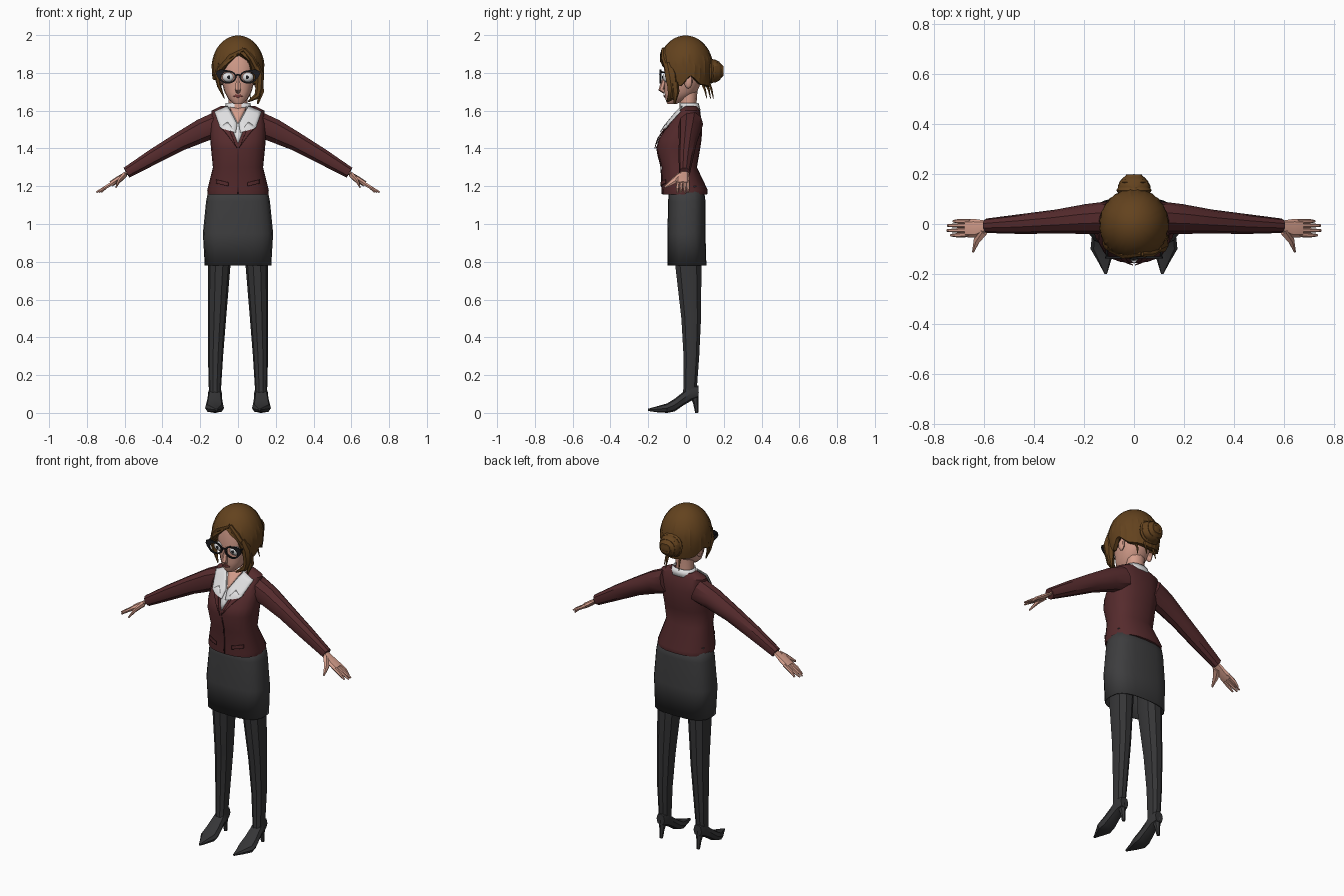
import bpy, bmesh, math, random
from mathutils import Vector

if "Cube" in bpy.data.objects:
    bpy.data.objects.remove(bpy.data.objects["Cube"])

random.seed(4)


def mat(name, r, g, b):
    m = bpy.data.materials.new(name)
    m.diffuse_color = (r, g, b, 1)
    m.use_nodes = True
    m.node_tree.nodes["Principled BSDF"].inputs["Base Color"].default_value = m.diffuse_color
    return m


HAIR = mat("brown hair", .125, .055, .013)
JACKET = mat("maroon cloth", .092, .024, .026)
SEAM = mat("dark maroon", .045, .012, .014)
SKIRT = mat("charcoal cloth", .047, .047, .049)
LEGS = mat("dark stockings", .036, .036, .038)
SKIN = mat("skin", .66, .34, .26)
WHITE = mat("white", .75, .75, .76)
BLACK = mat("black", .012, .012, .014)
LIPS = mat("lips", .20, .05, .045)


def finish(name, bm, m, mirror=False, solid=0, angle=35):
    bmesh.ops.recalc_face_normals(bm, faces=bm.faces)
    me = bpy.data.meshes.new(name)
    bm.to_mesh(me)
    bm.free()
    me.materials.append(m)
    for p in me.polygons:
        p.use_smooth = True
    me.set_sharp_from_angle(angle=math.radians(angle))
    ob = bpy.data.objects.new(name, me)
    bpy.context.collection.objects.link(ob)
    if mirror:
        ob.modifiers.new("mirror", 'MIRROR').use_mirror_merge = False
    if solid:
        s = ob.modifiers.new("thickness", 'SOLIDIFY')
        s.thickness, s.offset = solid, 0
    return ob


def loft(name, rings, m, caps=True, **kw):
    """Skin a list of point rings."""
    bm = bmesh.new()
    vs = [[bm.verts.new(p) for p in r] for r in rings]
    n = len(vs[0])
    for a, b in zip(vs, vs[1:]):
        for i in range(n):
            bm.faces.new((a[i], a[(i + 1) % n], b[(i + 1) % n], b[i]))
    if caps:
        bm.faces.new(vs[0])
        bm.faces.new(vs[-1])
    return finish(name, bm, m, **kw)


def spow(v, e):
    return math.copysign(abs(v) ** e, v)


def stack(name, rows, m, n=16, p=2.4, **kw):
    """Rows of (z, centre x, half width, front y, back y)."""
    rings = []
    for z, cx, hx, y0, y1 in rows:
        rings.append([(cx + hx * spow(math.cos(t), 2 / p),
                       (y0 + y1) / 2 + (y1 - y0) / 2 * spow(math.sin(t), 2 / p), z)
                      for t in [2 * math.pi * i / n for i in range(n)]])
    return loft(name, rings, m, **kw)


def tube(name, pts, radii, m, n=8, flat=1, **kw):
    """Tapered tube; flat squashes it across the y axis."""
    pts = [Vector(p) for p in pts]
    rings = []
    for i, (c, r) in enumerate(zip(pts, radii)):
        d = (pts[min(i + 1, len(pts) - 1)] - pts[max(i - 1, 0)]).normalized()
        u = (Vector((0, 1, 0)) - d * d.y).normalized()
        w = d.cross(u)
        rings.append([c + u * r * math.cos(t) + w * r * flat * math.sin(t)
                      for t in [2 * math.pi * k / n for k in range(n)]])
    return loft(name, rings, m, **kw)


def front_y(rows, x, z, p=2.4):
    """Front surface of a stack, rows ordered from low to high."""
    z = min(max(z, rows[0][0]), rows[-1][0])
    for a, b in zip(rows, rows[1:]):
        if a[0] <= z <= b[0]:
            k = (z - a[0]) / (b[0] - a[0])
            hx, y0, y1 = [a[i] + (b[i] - a[i]) * k for i in (2, 3, 4)]
            q = max(0, 1 - min(1, abs(x) / hx) ** p) ** (1 / p)
            return (y0 + y1) / 2 - (y1 - y0) / 2 * q


def patch(name, rows, outline, m, off=.006, mirror=True):
    """Thin plate draped on the front of a stack."""
    bm = bmesh.new()
    bm.faces.new([bm.verts.new((x, 0, z)) for x, z in outline])
    bmesh.ops.triangulate(bm, faces=bm.faces[:])
    bmesh.ops.subdivide_edges(bm, edges=bm.edges[:], cuts=4, use_grid_fill=True)
    for v in bm.verts:
        v.co.y = front_y(rows, v.co.x, v.co.z) - off
    return finish(name, bm, m, mirror=mirror, solid=.004)


def ball(name, c, s, m, seg=16, ripple=0, **kw):
    bm = bmesh.new()
    bmesh.ops.create_uvsphere(bm, u_segments=seg, v_segments=seg // 2 + 2, radius=1)
    for v in bm.verts:
        k = 1 + random.uniform(-ripple, ripple)
        v.co = [c[i] + v.co[i] * s[i] * k for i in range(3)]
    return finish(name, bm, m, **kw)


# Jacket body
TORSO = [(1.155, 0, .160, -.125, .112), (1.18, 0, .163, -.127, .115), (1.30, 0, .133, -.130, .058),
         (1.40, 0, .143, -.157, .075), (1.45, 0, .147, -.145, .083), (1.52, 0, .146, -.100, .085),
         (1.60, 0, .140, -.035, .075), (1.625, 0, .09, -.01, .06)]
stack("jacket_body", TORSO, JACKET, n=20)
patch("jacket_lapel", TORSO, [(.004, 1.40), (.055, 1.47), (.10, 1.52), (.06, 1.53)], JACKET, .008)
patch("jacket_pocket_flap", TORSO, [(.05, 1.20), (.115, 1.215), (.115, 1.235), (.05, 1.22)], JACKET, .008)
patch("jacket_front_seam", TORSO, [(-.003, 1.16), (.003, 1.16), (.003, 1.41), (-.003, 1.41)], SEAM, .002, False)

# Shirt and collar
patch("shirt_front", TORSO, [(-.07, 1.60), (0, 1.425), (.07, 1.60)], WHITE, .005, False)
patch("open_neckline", TORSO, [(-.045, 1.62), (0, 1.53), (.045, 1.62)], SKIN, .009, False)
patch("shirt_collar", TORSO, [(.055, 1.625), (.125, 1.595), (.095, 1.51), (.055, 1.54), (.012, 1.485),
                              (.004, 1.53)], WHITE, .015)
stack("collar_band", [(1.60, 0, .075, -.03, .075), (1.64, 0, .062, -.03, .064)], WHITE, caps=False, solid=.005)

# Sleeves and hands
tube("sleeve", [(.10, .025, 1.53), (.19, .02, 1.495), (.31, .01, 1.435), (.45, 0, 1.355), (.59, -.007, 1.272)],
     [.066, .06, .048, .04, .029], JACKET, n=10, flat=1.08, mirror=True)
tube("palm", [(.57, -.007, 1.284), (.60, -.01, 1.262), (.635, -.017, 1.237), (.672, -.017, 1.212)],
     [.022, .025, .037, .036], SKIN, flat=.42, mirror=True)
for i, (y, x) in enumerate([(-.045, .735), (-.026, .75), (-.006, .748), (.011, .725)]):
    tube("finger", [(.655, y * .9, 1.222), (.70, y, 1.195), (x, y, 1.168)], [.011, .010, .005], SKIN, n=6,
         mirror=True)
tube("thumb", [(.605, -.025, 1.255), (.63, -.065, 1.228), (.645, -.112, 1.195)], [.027, .018, .006], SKIN, n=6,
     flat=.6, mirror=True)

# Skirt
stack("skirt", [(1.20, 0, .150, -.085, .09), (1.12, 0, .166, -.092, .10), (.95, 0, .183, -.095, .10),
                (.78, 0, .173, -.095, .105)], SKIRT, p=2.8, n=20, caps=False, solid=.006)

# Legs
stack("leg", [(1.0, .095, .06, -.06, .085), (.78, .10, .06, -.06, .085), (.50, .111, .048, -.027, .082),
              (.30, .119, .040, -.015, .072), (.14, .122, .033, -.015, .06), (.08, .122, .03, -.02, .05)],
      LEGS, n=10, p=2.1, mirror=True)

# Pointed shoes with thin heels: rows of (y, centre x, half width, bottom, top)
shoe = [(-.20, .113, .005, .010, .022), (-.15, .119, .026, .003, .036), (-.10, .124, .050, 0, .05),
        (-.06, .124, .046, .008, .075), (-.01, .123, .038, .042, .115), (.03, .122, .036, .065, .15),
        (.066, .122, .026, .08, .145)]
loft("shoe", [[(cx + hx * spow(math.cos(t), .8), y, (b + h) / 2 + (h - b) / 2 * spow(math.sin(t), .8))
               for t in [math.pi * i / 4 for i in range(8)]] for y, cx, hx, b, h in shoe], LEGS, mirror=True)
tube("shoe_heel", [(.122, .042, .105), (.122, .052, .05), (.122, .058, 0)], [.026, .014, .009], LEGS, n=6,
     mirror=True)

# Head
FACE = [(1.635, 0, .022, -.098, -.05), (1.66, 0, .05, -.11, .0), (1.70, 0, .072, -.115, .06),
        (1.77, 0, .09, -.115, .09), (1.85, 0, .10, -.118, .10), (1.92, 0, .08, -.10, .09)]
stack("face", FACE, SKIN, p=2.3, n=18)
stack("neck", [(1.56, 0, .058, -.035, .06), (1.63, 0, .05, -.035, .055), (1.76, 0, .055, -.03, .065)], SKIN, p=2,
      n=12)
tube("nose", [(0, -.105, 1.79), (0, -.122, 1.74), (0, -.130, 1.712), (0, -.112, 1.70)], [.010, .014, .017, .012],
     SKIN, n=6)
patch("lips", FACE, [(-.026, 1.676), (0, 1.668), (.026, 1.676), (.01, 1.686), (-.01, 1.686)], LIPS, .004, False)
ball("ear", (.098, .012, 1.755), (.014, .022, .038), SKIN, 10, mirror=True)
ball("eye", (.052, -.102, 1.777), (.032, .022, .026), WHITE, 14, mirror=True)
ball("pupil", (.050, -.123, 1.777), (.009, .004, .009), BLACK, 10, mirror=True)

# Cat-eye glasses
bm = bmesh.new()
frame = []
for i in range(20):
    t = 2 * math.pi * i / 20
    c, s = math.cos(t), math.sin(t)
    wing = max(0, math.cos(t - .6)) ** 6
    for dr, dy in ((0, -.004), (1, -.004), (1, .004), (0, .004)):
        rx, rz = .037 + dr * (.009 + .026 * wing), .027 + dr * (.008 + .02 * wing)
        frame.append(bm.verts.new((.054 + rx * c, -.135 + dy, 1.778 + rz * s)))
for i in range(20):
    for k in range(4):
        a, b, j = i * 4, (i + 1) % 20 * 4, (k + 1) % 4
        bm.faces.new((frame[a + k], frame[a + j], frame[b + j], frame[b + k]))
finish("glasses_frame", bm, BLACK, mirror=True)
tube("glasses_bridge", [(-.016, -.136, 1.787), (0, -.138, 1.79), (.016, -.136, 1.787)], [.005] * 3, BLACK, n=6)
tube("glasses_temple", [(.108, -.133, 1.805), (.112, -.06, 1.80), (.106, .01, 1.79)], [.005] * 3, BLACK, n=6,
     mirror=True)

# Hair cap: a dome whose lower edge follows the hairline (degrees from front, +x positive)
EDGE = [(-180, 1.725), (-125, 1.74), (-100, 1.79), (-80, 1.76), (-62, 1.77), (-40, 1.82), (5, 1.905), (36, 1.845),
        (52, 1.74), (80, 1.73), (100, 1.79), (125, 1.74), (180, 1.725)]


def hairline(a):
    for (a0, z0), (a1, z1) in zip(EDGE, EDGE[1:]):
        if a0 <= a <= a1:
            return z0 + (z1 - z0) * (a - a0) / (a1 - a0)


N, ROWS = 56, 12
rings = []
for j in range(ROWS + 2):
    ring = []
    for i in range(N):
        deg = -180 + 360 * i / N
        a, zb = math.radians(deg), hairline(deg)
        top = math.acos(max(-1, min(1, (zb - 1.83) / (.165 if zb > 1.83 else .23))))
        ph = max(.04, top * min(j, ROWS) / ROWS)
        k = 1 + (.022 * (i % 2) + random.uniform(-.008, .008)) * math.sin(ph)
        k *= .84 if j > ROWS else 1
        r = math.sin(ph) * k
        ring.append((.137 * r * math.sin(a), -.002 - .143 * r * math.cos(a),
                     1.83 + math.cos(ph) * (.168 if ph < math.pi / 2 else .23)))
    rings.append(ring)
loft("hair_cap", rings, HAIR, angle=25)

# Bun and its wrapped strands
ball("hair_bun", (0, .142, 1.81), (.066, .058, .062), HAIR, 18, .03, angle=25)
for r, y in ((.058, .135), (.045, .168), (.025, .187)):
    bm = bmesh.new()
    ts = [2 * math.pi * i / 16 for i in range(16)]
    v = [[bm.verts.new(((r + .013 * math.cos(u)) * math.cos(t), y + .012 * math.sin(u),
                        1.81 + (r + .013 * math.cos(u)) * math.sin(t) + .004 * math.sin(3 * t)))
          for u in [math.pi * k / 3 for k in range(6)]] for t in ts]
    for i in range(16):
        for k in range(6):
            bm.faces.new((v[i][k], v[i][(k + 1) % 6], v[(i + 1) % 16][(k + 1) % 6], v[(i + 1) % 16][k]))
    finish("bun_strand", bm, HAIR)

# Loose locks framing the face and wisps at the nape
tube("long_side_lock", [(.095, -.095, 1.85), (.115, -.08, 1.79), (.113, -.07, 1.72), (.10, -.075, 1.675),
                        (.055, -.098, 1.648)], [.022, .034, .03, .024, .006], HAIR, n=7, flat=.7)
tube("side_lock_tip", [(.115, -.06, 1.75), (.12, -.055, 1.70), (.105, -.06, 1.635)], [.022, .02, .004], HAIR, n=6)
tube("short_side_lock", [(-.095, -.09, 1.85), (-.112, -.075, 1.79), (-.10, -.075, 1.73), (-.072, -.085, 1.665)],
     [.02, .026, .018, .004], HAIR, n=7, flat=.6)
tube("swept_fringe", [(.03, -.118, 1.925), (-.04, -.122, 1.89), (-.09, -.098, 1.835), (-.118, -.06, 1.79)],
     [.012, .018, .018, .008], HAIR, n=7)
tube("swept_fringe", [(.03, -.118, 1.925), (.07, -.115, 1.88), (.10, -.095, 1.82)], [.012, .018, .018], HAIR, n=7)
for x, y in ((.03, .135), (-.04, .12), (.06, .10)):
    tube("nape_wisp", [(x, y - .02, 1.76), (x, y, 1.71), (x * 1.1, y + .01, 1.665)], [.009, .006, .002], HAIR, n=5)
